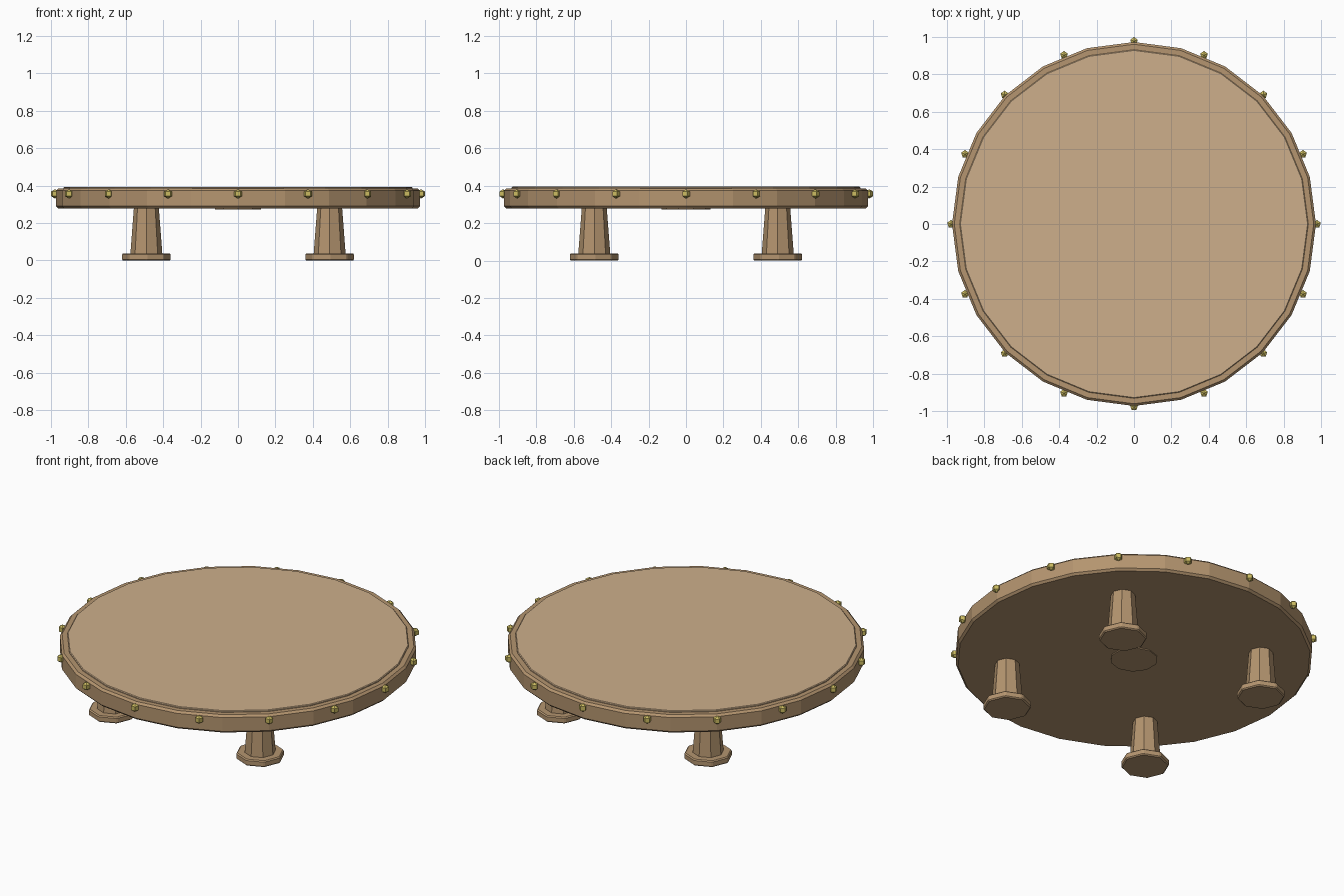
import bpy
from math import cos, sin, tau

if "Cube" in bpy.data.objects:
    bpy.data.objects.remove(bpy.data.objects["Cube"])


def material(name, rgb):
    m = bpy.data.materials.new(name)
    m.diffuse_color = (*rgb, 1)
    m.use_nodes = True
    m.node_tree.nodes["Principled BSDF"].inputs["Base Color"].default_value = m.diffuse_color
    return m


TOP = material("light_wood", (0.61, 0.43, 0.26))
WOOD = material("wood", (0.46, 0.30, 0.16))
BRASS = material("brass", (0.60, 0.50, 0.12))


def frustum(name, sides, r1, r2, z1, z2, mat, xy=(0, 0), bevel=0):
    """Flat-sided round part from z1 to z2, with optional edge chamfer."""
    bpy.ops.mesh.primitive_cone_add(vertices=sides, radius1=r1, radius2=r2, depth=z2 - z1,
                                    location=(*xy, (z1 + z2) / 2))
    ob = bpy.context.object
    ob.name = name
    ob.data.materials.append(mat)
    if bevel:
        mod = ob.modifiers.new("chamfer", "BEVEL")
        mod.width = bevel
        mod.segments = 1
        mod.limit_method = "ANGLE"
    return ob


# Round table body, raised top panel and small boss underneath
frustum("table_rim", 24, 0.973, 0.973, 0.278, 0.385, WOOD, bevel=0.012)
frustum("table_top", 24, 0.932, 0.932, 0.37, 0.394, TOP, bevel=0.004)
frustum("underside_boss", 10, 0.13, 0.13, 0.272, 0.30, WOOD)

# Four tapered legs with wide feet
for sx, side in ((-1, "left"), (1, "right")):
    for sy, end in ((-1, "front"), (1, "back")):
        xy = (0.49 * sx, 0.49 * sy)
        frustum(f"{end}_{side}_leg", 8, 0.088, 0.066, 0.002, 0.29, WOOD, xy)
        frustum(f"{end}_{side}_foot", 8, 0.132, 0.132, 0, 0.038, WOOD, xy, bevel=0.006)

# Brass studs around the rim
for i in range(16):
    a = tau * i / 16
    bpy.ops.mesh.primitive_uv_sphere_add(segments=5, ring_count=3, radius=0.025,
                                         location=(0.978 * cos(a), 0.978 * sin(a), 0.356))
    stud = bpy.context.object
    stud.name = f"rim_stud_{i + 1}"
    stud.data.materials.append(BRASS)
